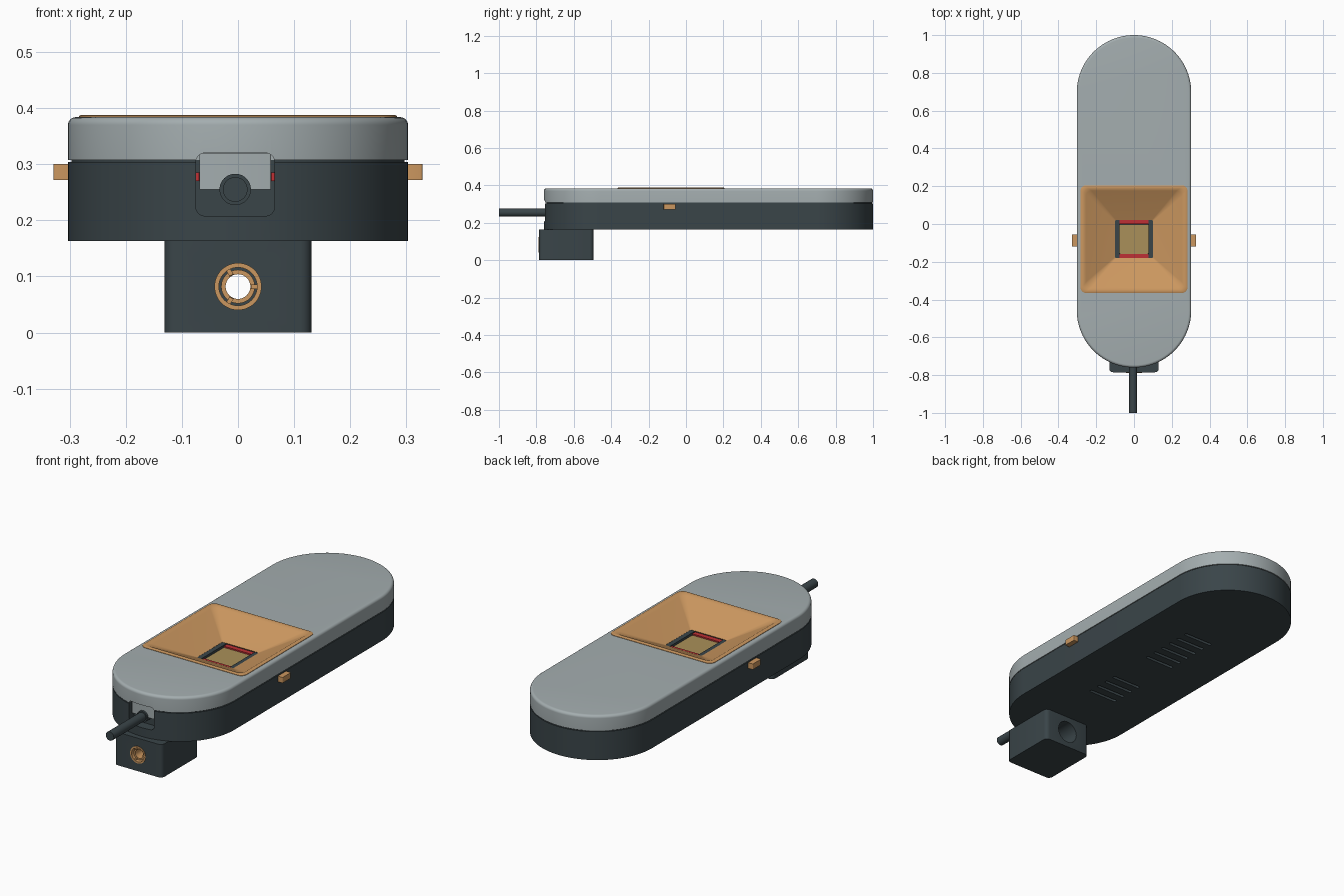
import bpy, bmesh, math
from mathutils import Vector

if "Cube" in bpy.data.objects:
    bpy.data.objects.remove(bpy.data.objects["Cube"])


def mat(name, rgb):
    m = bpy.data.materials.new(name)
    m.diffuse_color = (*rgb, 1)
    m.use_nodes = True
    m.node_tree.nodes["Principled BSDF"].inputs["Base Color"].default_value = m.diffuse_color
    return m


DARK = mat("dark slate plastic", (0.042, 0.059, 0.066))
GREY = mat("light grey plastic", (0.37, 0.42, 0.43))
ORANGE = mat("copper orange", (0.60, 0.31, 0.115))
RED = mat("red strip", (0.52, 0.03, 0.035))
GOLD = mat("dull gold", (0.40, 0.28, 0.10))


def rrect(hx, hy, r, n=12):
    """Rounded rectangle outline, counter-clockwise."""
    pts = []
    for k, (sx, sy) in enumerate([(1, 1), (-1, 1), (-1, -1), (1, -1)]):
        for i in range(n + 1):
            a = (k + i / n) * math.pi / 2
            pts.append((sx * (hx - r) + r * math.cos(a), sy * (hy - r) + r * math.sin(a)))
    return pts


def loft(name, rings, m=None, loc=(0, 0, 0), axis="z", closed=False, n=12):
    """Skin rings of (half width, half height, corner radius, position along axis)."""
    bm = bmesh.new()
    rows = []
    for hx, hy, r, t in rings:
        rows.append([bm.verts.new(Vector((u, v, t) if axis == "z" else (u, t, v)) + Vector(loc))
                     for u, v in rrect(hx, hy, r, n)])
    pairs = list(zip(rows, rows[1:])) + ([(rows[-1], rows[0])] if closed else [])
    for a, b in pairs:
        for i in range(len(a)):
            j = (i + 1) % len(a)
            bm.faces.new((a[i], a[j], b[j], b[i]))
    if not closed:
        bm.faces.new(rows[0][::-1])
        bm.faces.new(rows[-1])
    bmesh.ops.remove_doubles(bm, verts=bm.verts, dist=1e-5)
    bmesh.ops.recalc_face_normals(bm, faces=bm.faces)
    me = bpy.data.meshes.new(name)
    bm.to_mesh(me)
    bm.free()
    ob = bpy.data.objects.new(name, me)
    bpy.context.collection.objects.link(ob)
    if m:
        me.materials.append(m)
    return ob


def box(name, x0, x1, y0, y1, z0, z1, m=None, r=0.003):
    hx, hy = (x1 - x0) / 2, (y1 - y0) / 2
    return loft(name, [(hx, hy, r, z0), (hx, hy, r, z1)], m, ((x0 + x1) / 2, (y0 + y1) / 2, 0), n=4)


def rod(name, r, y0, y1, x, z, m=None):
    return loft(name, [(r, r, r, y0), (r, r, r, y1)], m, (x, 0, z), "y")


def tube(name, ro, ri, y0, y1, x, z, m):
    return loft(name, [(ro, ro, ro, y0), (ro, ro, ro, y1), (ri, ri, ri, y1), (ri, ri, ri, y0)],
                m, (x, 0, z), "y", closed=True)


def cut(ob, *cutters):
    bpy.context.view_layer.objects.active = ob
    for c in cutters:
        c.hide_render = True
        mod = ob.modifiers.new("cut", "BOOLEAN")
        mod.operation, mod.solver, mod.object = "DIFFERENCE", "EXACT", c
        bpy.ops.object.modifier_apply(modifier=mod.name)
        bpy.data.objects.remove(c)


HX, HY, CY = 0.303, 0.88, 0.12      # pill-shaped body
WY = -0.08                          # funnel centre


def pill(d, z):
    return (HX - d, HY - d, HX - d, z)


def notch():
    return loft("notch_cutter", [(0.07, 0.056, 0.016, -0.85), (0.07, 0.056, 0.016, -0.71)],
                None, (-0.005, 0, 0.264), "y")


# lower housing with seam lip, sensor well, cable notch and vents
base = loft("lower_housing", [pill(0, 0.163), pill(0, 0.304), pill(0.006, 0.304), pill(0.006, 0.308)],
            DARK, (0, CY, 0), n=24)
vents = [box("vent_cutter", -0.08, 0.08, y - 0.008, y + 0.008, 0.15, 0.18, r=0.007)
         for y in [-0.23 + 0.057 * i for i in range(4)] + [0.19 + 0.057 * i for i in range(6)]]
cut(base, box("well_cutter", -0.106, 0.106, WY - 0.106, WY + 0.106, 0.25, 0.35), notch(), *vents)

# upper cover with rounded top edge
R = 0.014
arc = [pill(R * (1 - math.cos(a)), 0.384 - R + R * math.sin(a))
       for a in [math.pi / 2 * i / 6 for i in range(7)]]
cover = loft("upper_cover", [pill(0, 0.308)] + arc, GREY, (0, CY, 0), n=24)
opening = loft("funnel_cutter", [(0.106, 0.106, 0.005, 0.28), (0.106, 0.106, 0.005, 0.304),
                                 (0.272, 0.274, 0.03, 0.379), (0.272, 0.274, 0.03, 0.42)], None, (0, WY, 0))
cut(cover, opening, notch())

# square funnel with rim
loft("funnel", [(0.104, 0.104, 0.005, 0.303), (0.27, 0.272, 0.03, 0.380), (0.283, 0.285, 0.03, 0.382),
                (0.283, 0.285, 0.03, 0.386), (0.279, 0.281, 0.028, 0.388), (0.264, 0.266, 0.025, 0.388),
                (0.254, 0.256, 0.03, 0.382), (0.1, 0.1, 0.005, 0.308)], ORANGE, (0, WY, 0), closed=True)

# sensor at the bottom of the funnel
box("sensor_plate", -0.076, 0.076, WY - 0.078, WY + 0.078, 0.25, 0.296, GOLD)
for s, side in ((-1, "a"), (1, "b")):
    y, x = WY + s * 0.091, s * 0.09
    box("red_strip_" + side, -0.077, 0.077, y - 0.012, y + 0.012, 0.25, 0.302, RED)
    box("dark_rail_" + side, x - 0.012, x + 0.012, WY - 0.104, WY + 0.104, 0.25, 0.306, DARK)
    # side tabs
    box("side_tab_" + side, s * 0.313 - 0.016, s * 0.313 + 0.016, -0.12, -0.055, 0.272, 0.300, ORANGE, 0.004)

# cable, collar and clamp in the front notch
rod("cable", 0.022, -1.0, -0.70, -0.005, 0.255, DARK)
tube("cable_collar", 0.028, 0.021, -0.748, -0.705, -0.005, 0.255, DARK)
box("cable_clamp", -0.069, 0.059, -0.738, -0.705, 0.255, 0.319, GREY)
for s, side in ((-1, "a"), (1, "b")):
    x = -0.005 + s * 0.067
    box("notch_red_" + side, x - 0.003, x + 0.003, -0.716, -0.706, 0.27, 0.285, RED, 0.001)

# mounting block with bored hole
block = box("mounting_block", -0.131, 0.131, -0.785, -0.495, 0, 0.164, DARK, 0.02)
cut(block, rod("bore_cutter", 0.0415, -0.85, -0.6, 0, 0.082),
    rod("rear_bore_cutter", 0.055, -0.70, -0.4, 0, 0.082))

# threaded insert: ring, inner collar and three spokes
tube("insert_ring", 0.042, 0.034, -0.788, -0.70, 0, 0.082, ORANGE)
tube("insert_collar", 0.030, 0.022, -0.775, -0.70, 0, 0.082, ORANGE)
tube("insert_shadow_sleeve", 0.035, 0.029, -0.755, -0.70, 0, 0.082, DARK)
for k in range(3):
    a = k * math.tau / 3
    spoke = box("insert_spoke_%d" % (k + 1), 0.023, 0.037, -0.784, -0.74, -0.004, 0.004, ORANGE, 0.001)
    spoke.rotation_euler = (0, -a, 0)
    spoke.location = (0, 0, 0.082)

# smooth curves, keep edges sharp
bpy.ops.object.select_all(action="DESELECT")
for ob in bpy.context.scene.objects:
    ob.select_set(True)
    bpy.context.view_layer.objects.active = ob
bpy.ops.object.shade_smooth_by_angle(angle=math.radians(30))
